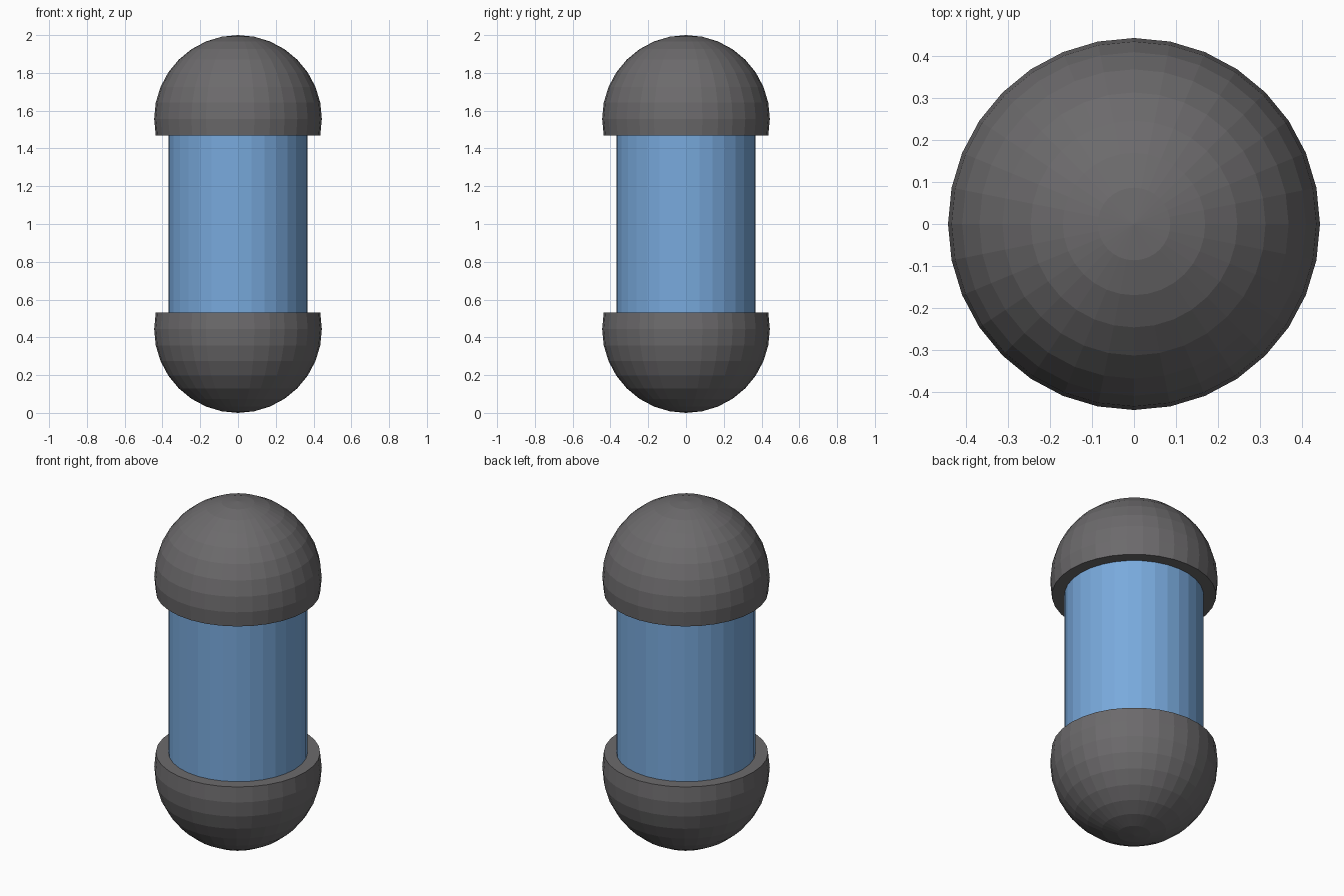
import bpy, bmesh
from mathutils import Matrix
from math import sin, radians

if "Cube" in bpy.data.objects:
    bpy.data.objects.remove(bpy.data.objects["Cube"])

R, TUBE_R, SIDES = 0.444, 0.369, 32
RIM = R * sin(radians(360 / SIDES))  # rim sits one ring past the equator


def material(name, color):
    m = bpy.data.materials.new(name)
    m.diffuse_color = (*color, 1)
    m.use_nodes = True
    m.node_tree.nodes["Principled BSDF"].inputs["Base Color"].default_value = m.diffuse_color
    return m


def add_object(name, bm, mat):
    mesh = bpy.data.meshes.new(name)
    bmesh.ops.recalc_face_normals(bm, faces=bm.faces[:])
    bm.to_mesh(mesh)
    bm.free()
    mesh.materials.append(mat)
    bpy.context.collection.objects.link(bpy.data.objects.new(name, mesh))


def cap(name, side, mat):
    # sphere cut just past its equator and closed with a flat rim face
    bm = bmesh.new()
    bmesh.ops.create_uvsphere(bm, u_segments=SIDES, v_segments=16, radius=R)
    bmesh.ops.delete(bm, geom=[v for v in bm.verts if v.co.z * side < -RIM - 0.01],
                     context='VERTS')
    bmesh.ops.holes_fill(bm, edges=[e for e in bm.edges if e.is_boundary], sides=0)
    bmesh.ops.translate(bm, verts=bm.verts, vec=(0, 0, 1 + side * (1 - R)))
    add_object(name, bm, mat)


dark = material("dark_grey", (0.15, 0.145, 0.15))
blue = material("blue", (0.19, 0.40, 0.72))

# end caps
cap("top_cap", 1, dark)
cap("bottom_cap", -1, dark)

# central tube, running slightly into both caps
bm = bmesh.new()
bmesh.ops.create_cone(bm, cap_ends=True, segments=SIDES, radius1=TUBE_R, radius2=TUBE_R,
                      depth=2 * (1 - R), matrix=Matrix.Translation((0, 0, 1)))
add_object("tube", bm, blue)
